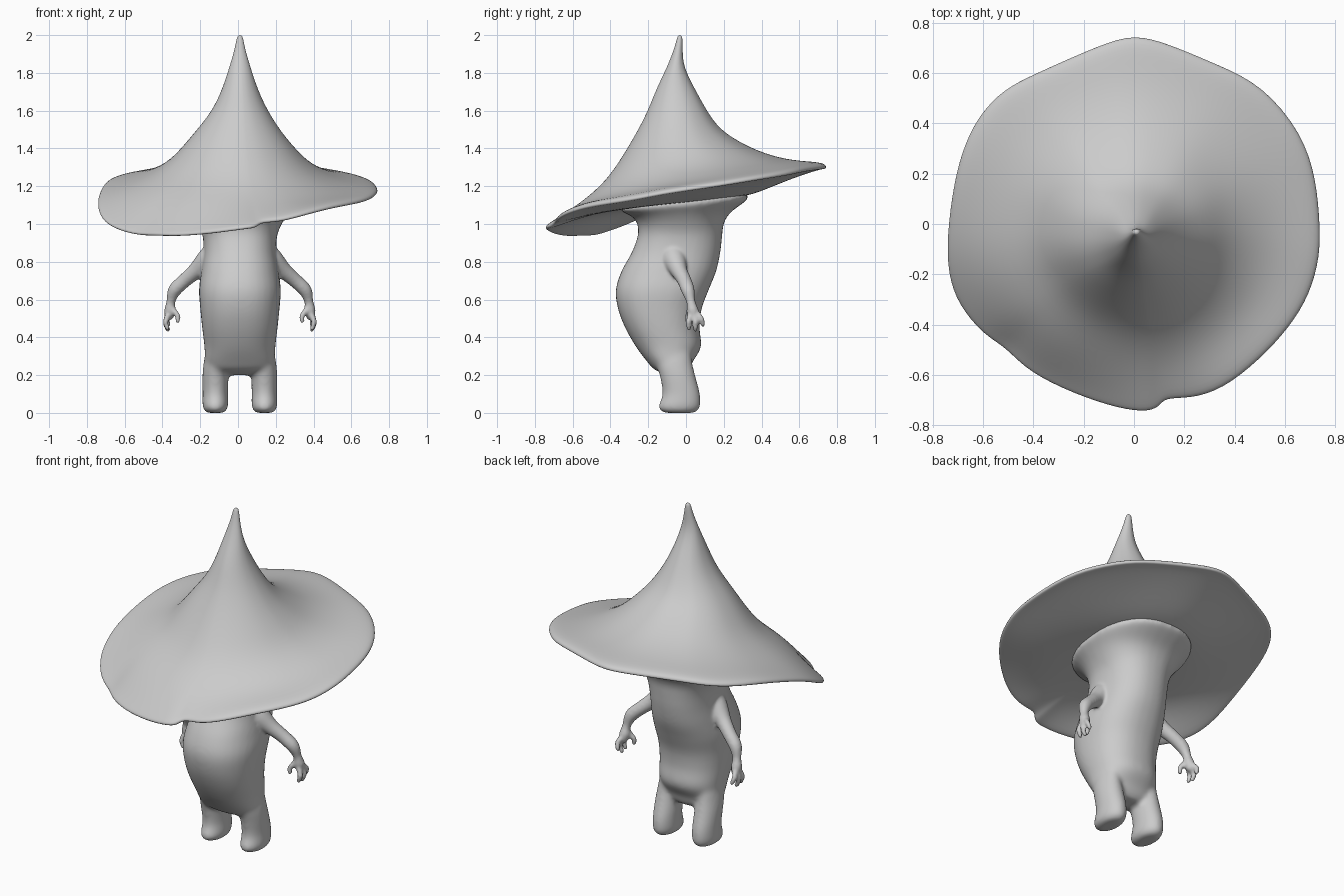
import bpy, bmesh, math
from mathutils import Vector

cube = bpy.data.objects.get("Cube")
if cube:
    bpy.data.objects.remove(cube, do_unlink=True)

grey = bpy.data.materials.new("plain grey")
grey.use_nodes = True
grey.diffuse_color = (0.6, 0.6, 0.6, 1)
grey.node_tree.nodes["Principled BSDF"].inputs["Base Color"].default_value = (0.6, 0.6, 0.6, 1)


def sample(keys, steps):
    """Smooth curve through tuples of any length."""
    out = []
    for i in range(len(keys) - 1):
        quad = [keys[max(i - 1, 0)], keys[i], keys[i + 1], keys[min(i + 2, len(keys) - 1)]]
        for s in range(steps):
            t = s / steps
            out.append(tuple(
                0.5 * (2 * b + (c - a) * t + (2 * a - 5 * b + 4 * c - d) * t ** 2
                       + (3 * b - a - 3 * c + d) * t ** 3)
                for a, b, c, d in zip(*quad)))
    return out + [keys[-1]]


def oval(section, angles, cx=0.0, power=1.0):
    """Tilted oval given as front y, front z, back y, back z, half width; low power is boxier."""
    yf, zf, yb, zb, hw = section
    ring = []
    for a in angles:
        c = math.copysign(abs(math.cos(a)) ** power, math.cos(a))
        s = math.copysign(abs(math.sin(a)) ** power, math.sin(a))
        ring.append(Vector((cx + hw * c, (yf + yb) / 2 + (yb - yf) / 2 * s,
                            (zf + zb) / 2 + (zb - zf) / 2 * s)))
    return ring


def loft(bm, rings):
    loops = [[bm.verts.new(p) for p in ring] for ring in rings]
    n = len(loops[0])
    for low, high in zip(loops, loops[1:]):
        for i in range(n):
            j = (i + 1) % n
            bm.faces.new((low[i], low[j], high[j], high[i]))
    bm.faces.new(loops[0][::-1])
    bm.faces.new(loops[-1])


def tube(bm, keys, side, cx):
    """Round limb through points given as x, y, z, radius."""
    pts = sample(keys, 5)
    centres = [Vector((cx + side * x, y, z)) for x, y, z, r in pts]
    rings = []
    for i, c in enumerate(centres):
        d = centres[min(i + 1, len(pts) - 1)] - centres[max(i - 1, 0)]
        u = d.cross(Vector((0, 1, 0))).normalized()
        v = d.cross(u).normalized()
        rings.append([c + pts[i][3] * (u * math.cos(a) + v * math.sin(a)) for a in ROUND[::2]])
    loft(bm, rings)
    # Rounded tip
    tip = bmesh.ops.create_uvsphere(bm, u_segments=12, v_segments=8, radius=pts[-1][3])
    bmesh.ops.translate(bm, verts=tip["verts"], vec=centres[-1])


def finish(name, bm):
    bmesh.ops.recalc_face_normals(bm, faces=bm.faces)
    mesh = bpy.data.meshes.new(name)
    bm.to_mesh(mesh)
    bm.free()
    mesh.materials.append(grey)
    obj = bpy.data.objects.new(name, mesh)
    bpy.context.collection.objects.link(obj)
    for p in mesh.polygons:
        p.use_smooth = True
    return obj


def fuse(obj, voxel, iterations):
    """Melt overlapping pieces into one soft skin."""
    remesh = obj.modifiers.new("fuse", 'REMESH')
    remesh.mode = 'VOXEL'
    remesh.voxel_size = voxel
    remesh.use_smooth_shade = True
    smooth = obj.modifiers.new("soften", 'SMOOTH')
    smooth.factor = 0.5
    smooth.iterations = iterations


ROUND = [math.tau * i / 32 for i in range(32)]
MID = 0.01

# Trunk: belly, flared collar and legs, heavily softened
bm = bmesh.new()
torso = [(-.1, .2, .0, .2, .08), (-.165, .228, .02, .228, .165), (-.205, .27, .035, .27, .184),
         (-.265, .35, .08, .35, .188), (-.322, .45, .072, .45, .2), (-.36, .55, .083, .55, .21),
         (-.372, .65, .12, .65, .217), (-.342, .75, .16, .75, .205), (-.287, .85, .182, .85, .193),
         (-.255, .94, .192, .94, .198), (-.258, 1.0, .2, 1.0, .222), (-.287, 1.04, .235, 1.06, .255),
         (-.35, 1.072, .33, 1.135, .298), (-.32, 1.1, .3, 1.165, .28), (-.2, 1.14, .2, 1.18, .2)]
loft(bm, [oval(s, ROUND, MID, .88) for s in sample(torso, 4)])
leg = [(-.115, .0, .045, .0, .045), (-.148, .028, .075, .028, .067), (-.125, .1, .075, .1, .068),
       (-.138, .19, .052, .19, .069), (-.155, .26, .035, .26, .063), (-.14, .33, .02, .33, .048),
       (-.12, .4, -.02, .4, .02)]
for side in (-1, 1):
    loft(bm, [oval(s, ROUND, MID + side * .13) for s in sample(leg, 4)])
trunk = finish("trunk", bm)
fuse(trunk, 0.01, 14)

# Body: the softened trunk with arms and fingers fused on
bm = bmesh.new()
bm.from_mesh(trunk.evaluated_get(bpy.context.evaluated_depsgraph_get()).data)
bpy.data.objects.remove(trunk, do_unlink=True)
arm = [(.12, -.07, .84, .08), (.17, -.06, .805, .066), (.232, -.037, .752, .045), (.29, -.01, .703, .038),
       (.345, .01, .65, .036), (.365, .025, .59, .024), (.37, .035, .545, .031), (.373, .042, .515, .025)]
fingers = [[(.36, .02, .55, .017), (.33, .01, .515, .015), (.33, .006, .485, .013)],
           [(.372, .025, .53, .017), (.393, .014, .485, .015), (.383, .014, .447, .013)],
           [(.374, .042, .53, .017), (.394, .05, .48, .015), (.38, .05, .44, .013)],
           [(.374, .055, .53, .017), (.388, .08, .5, .015), (.378, .09, .467, .013)]]
for side in (-1, 1):
    for limb in [arm] + fingers:
        tube(bm, limb, side, MID)
fuse(finish("body", bm), 0.008, 8)

# Hat: rim outline with a small notch, swept up to the bent tip and closed below
rim = [Vector(p) for p in (
    (.74, 0, 1.18), (.725, .18, 1.205), (.67, .36, 1.235), (.51, .555, 1.265), (.33, .635, 1.285),
    (.13, .72, 1.295), (0, .755, 1.3), (-.13, .715, 1.295), (-.4, .595, 1.275), (-.52, .535, 1.26),
    (-.61, .44, 1.245), (-.67, .33, 1.23), (-.715, .18, 1.2), (-.745, -.05, 1.13), (-.74, -.2, 1.06),
    (-.70, -.32, 1.0), (-.6, -.44, .96), (-.51, -.49, .945), (-.44, -.57, .945), (-.3, -.65, .94),
    (-.1, -.725, .96), (.04, -.75, .98), (.1, -.73, .985), (.12, -.69, 1.015), (.22, -.695, 1.015),
    (.35, -.66, 1.05), (.5, -.54, 1.09), (.62, -.41, 1.11), (.70, -.28, 1.13), (.74, -.13, 1.16))]
angles = [math.atan2(p.y, p.x) for p in rim]
crown = [(-.042, 2.0, -.022, 2.0, .011), (-.05, 1.975, -.018, 1.975, .019), (-.065, 1.92, -.018, 1.92, .029),
         (-.1, 1.83, -.014, 1.83, .056), (-.16, 1.71, .05, 1.71, .095), (-.205, 1.59, .11, 1.6, .15),
         (-.27, 1.47, .175, 1.505, .23), (-.335, 1.36, .28, 1.435, .305), (-.425, 1.225, .42, 1.37, .40),
         (-.56, 1.11, .57, 1.335, .56)]
lining = [(-.53, 1.045, .53, 1.23, .52), (-.36, 1.075, .35, 1.15, .32), (-.2, 1.1, .2, 1.13, .2)]


def rim_loop(scale, drop):
    return [Vector((p.x * scale, p.y * scale, p.z + drop)) for p in rim]


bm = bmesh.new()
loft(bm, [oval(s, angles, .01 if s[4] < .2 else 0) for s in crown]
     + [rim_loop(.965, .03), rim_loop(1.002, .01), rim_loop(.997, -.008), rim_loop(.96, -.006)]
     + [oval(s, angles) for s in lining])
hat = finish("hat", bm)
subdivide = hat.modifiers.new("round", 'SUBSURF')
subdivide.levels = subdivide.render_levels = 2
